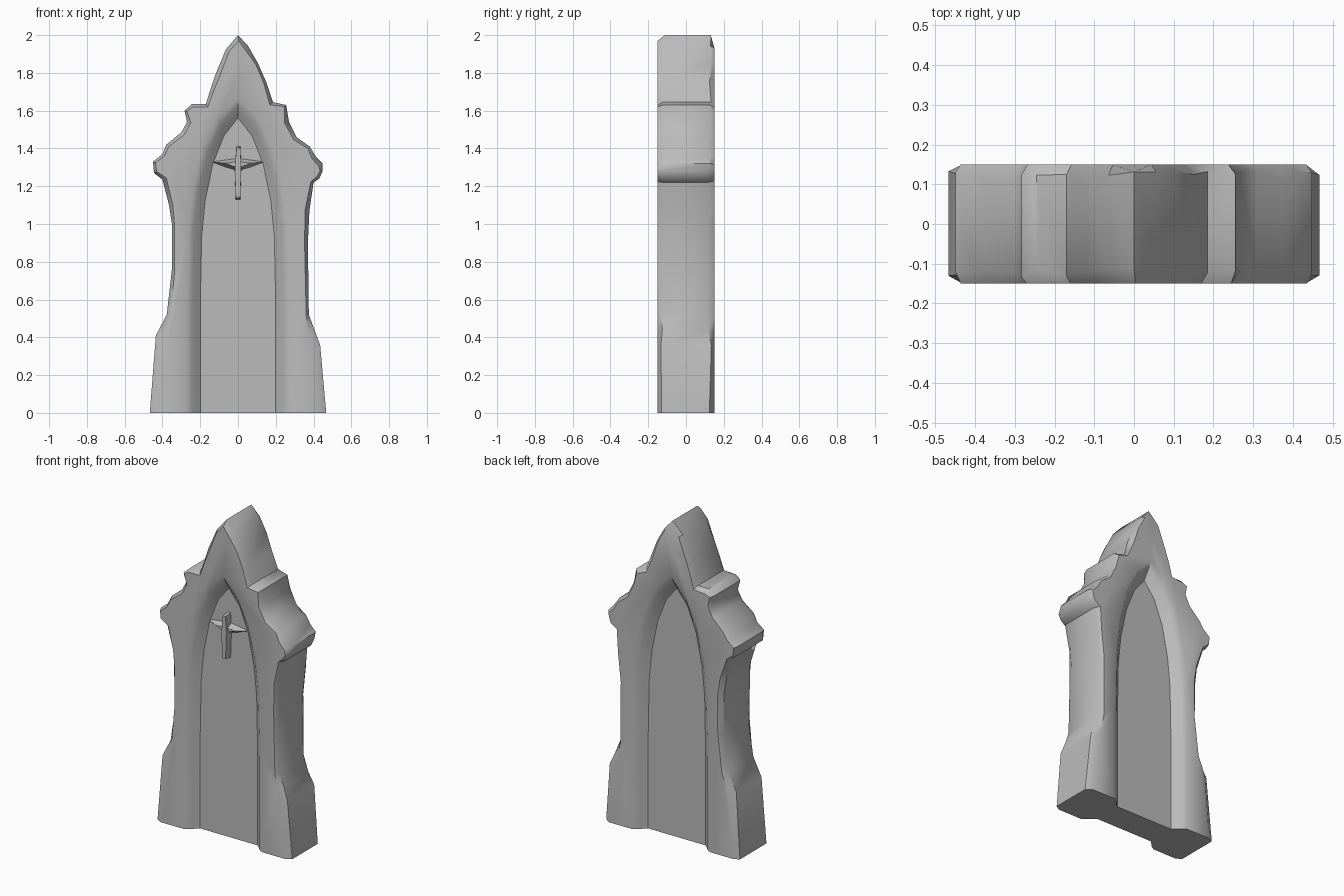
import bpy, bmesh, random
from mathutils import Vector

random.seed(4)
cube = bpy.data.objects.get("Cube")
if cube:
    bpy.data.objects.remove(cube, do_unlink=True)

stone = bpy.data.materials.new("grey_stone")
stone.use_nodes = True
stone.diffuse_color = (0.5, 0.5, 0.5, 1)
stone.node_tree.nodes["Principled BSDF"].inputs["Base Color"].default_value = (0.5, 0.5, 0.5, 1)

HALF = 0.15

# Worn silhouette, from the bottom +x corner over the peak to the bottom -x corner
SILHOUETTE = [
    (.467, 0), (.435, .36), (.405, .44), (.375, .52), (.37, .9), (.378, 1.07), (.40, 1.22),
    (.43, 1.24), (.448, 1.28), (.448, 1.32), (.41, 1.36), (.38, 1.41), (.31, 1.46),
    (.27, 1.54), (.255, 1.63), (.185, 1.645), (.15, 1.75), (.106, 1.85), (.055, 1.94),
    (0, 2),
    (-.064, 1.925), (-.12, 1.79), (-.15, 1.7), (-.17, 1.635), (-.245, 1.635), (-.283, 1.6),
    (-.27, 1.54), (-.30, 1.485), (-.38, 1.42), (-.40, 1.37), (-.45, 1.33), (-.445, 1.27),
    (-.40, 1.235), (-.365, 1.1), (-.35, 1), (-.35, .76), (-.377, .52), (-.435, .41), (-.467, 0)]
# Half of the pointed arch around the sunken panel
ARCH = [(.27, 0), (.27, .6), (.26, 1), (.235, 1.2), (.18, 1.41), (.1, 1.57), (0, 1.67)]
ARCH += [(-x, z) for x, z in reversed(ARCH[:-1])]
# Arch rings from the face into the panel: x scale, z scale, depth
STEPS = [(1, 1, 0), (.9, .975, .018), (.8, .95, .045), (.74, .935, .06)]


def finish(name, bm, angle=0.7):
    bmesh.ops.recalc_face_normals(bm, faces=bm.faces)
    mesh = bpy.data.meshes.new(name)
    bm.to_mesh(mesh)
    bm.free()
    mesh.materials.append(stone)
    obj = bpy.data.objects.new(name, mesh)
    bpy.context.collection.objects.link(obj)
    bpy.ops.object.select_all(action='DESELECT')
    obj.select_set(True)
    bpy.context.view_layer.objects.active = obj
    bpy.ops.object.shade_smooth_by_angle(angle=angle)
    return obj


def bridge(bm, a, b):
    for i in range(len(a) - 1):
        bm.faces.new((a[i], a[i + 1], b[i + 1], b[i]))


def chamfer_rings(bm, side):
    """Side ring and inset face ring of one worn edge."""
    pts = [Vector(p) for p in SILHOUETTE]
    last = len(pts) - 1
    edge, rim = [], []
    for i, p in enumerate(pts):
        tangent = (pts[min(i + 1, last)] - pts[max(i - 1, 0)]).normalized()
        inward = Vector((-tangent.y, tangent.x))
        width = random.uniform(.012, .026) if p.y > .5 else .035
        if p.x == 0:
            width = .03 if side < 0 else .13
        q = p + inward * width
        if i in (0, last):
            q.y = 0
        depth = random.uniform(.015, .04)
        edge.append(bm.verts.new((p.x, side * (HALF - depth), p.y)))
        rim.append(bm.verts.new((q.x, side * HALF, q.y)))
    return edge, rim


# Headstone body with a sunken arched panel on both faces
bm = bmesh.new()
edges = []
for side in (-1, 1):
    edge, rim = chamfer_rings(bm, side)
    edges.append(edge)
    bridge(bm, edge, rim)
    rings = [[bm.verts.new((x * sx, side * (HALF - d), z * sz)) for x, z in ARCH]
             for sx, sz, d in STEPS]
    bm.faces.new(rim + rings[0][::-1])
    for a, b in zip(rings, rings[1:]):
        bridge(bm, a, b)
    bm.faces.new(rings[-1])
bridge(bm, edges[0], edges[1])
bmesh.ops.holes_fill(bm, edges=[e for e in bm.edges if e.is_boundary])
finish("headstone", bm)


# Tapered bars of the small cross on the front panel
def ridge(name, outline, back, front, shrink):
    bm = bmesh.new()
    cx = sum(p[0] for p in outline) / len(outline)
    cz = sum(p[1] for p in outline) / len(outline)
    low = [bm.verts.new((x, back, z)) for x, z in outline]
    high = [bm.verts.new((cx + (x - cx) * shrink, front, cz + (z - cz) * shrink)) for x, z in outline]
    bridge(bm, low + low[:1], high + high[:1])
    bm.faces.new(low)
    bm.faces.new(high)
    finish(name, bm)


ridge("cross_upright", [(-.012, 1.13), (.012, 1.13), (.018, 1.3), (.012, 1.41), (-.008, 1.41), (-.018, 1.3)],
      -.085, -.14, .95)
ridge("cross_arms", [(-.15, 1.33), (-.07, 1.3), (0, 1.28), (.07, 1.3), (.15, 1.33), (0, 1.35)],
      -.085, -.125, .45)
